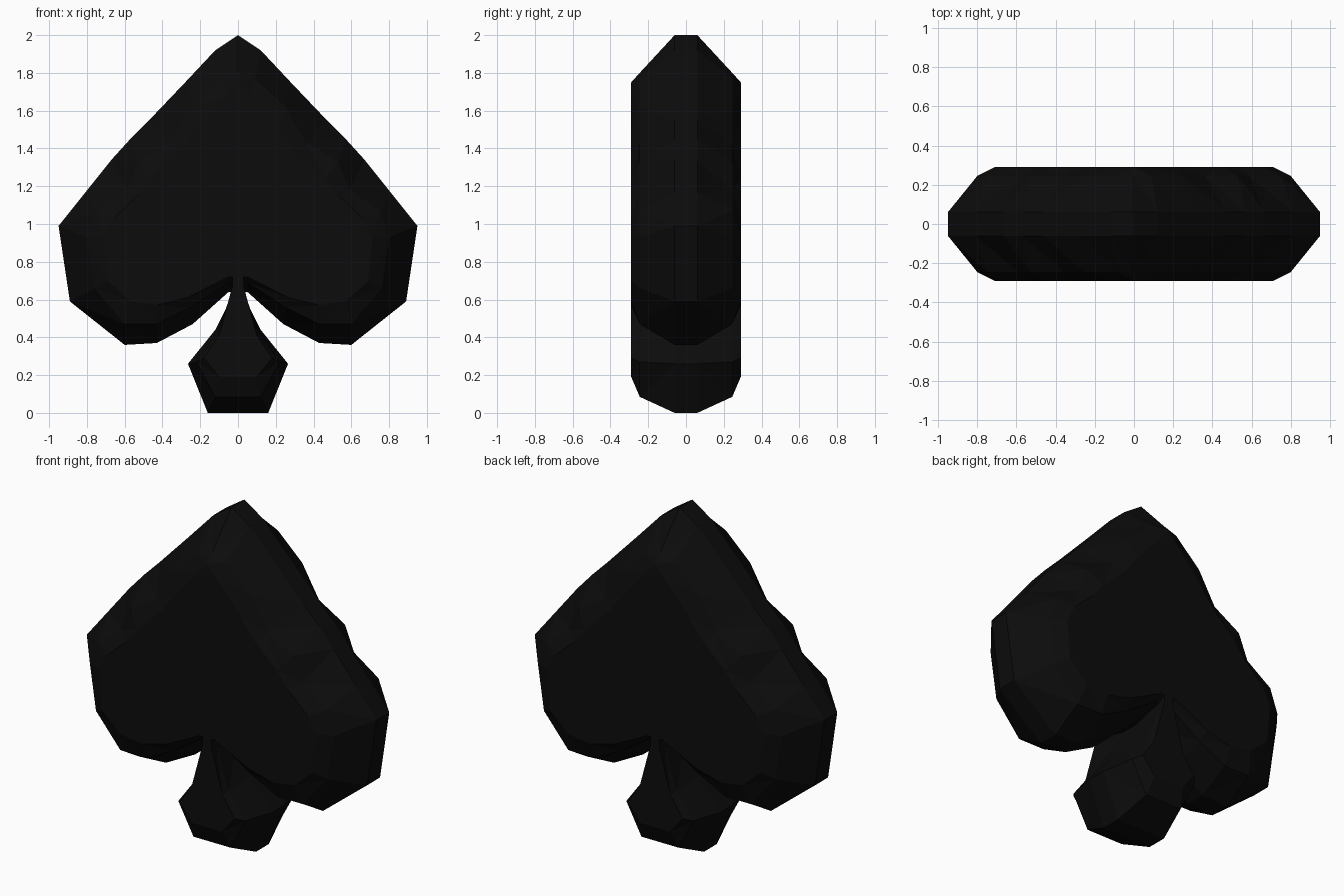
import bpy
import bmesh

cube = bpy.data.objects.get("Cube")
if cube:
    bpy.data.objects.remove(cube, do_unlink=True)

# Single near-black colour
COLOUR = (0.0035, 0.0035, 0.0035, 1.0)
black = bpy.data.materials.new("matte_black")
black.use_nodes = True
black.diffuse_color = COLOUR
shader = next(n for n in black.node_tree.nodes if n.type == "BSDF_PRINCIPLED")
shader.inputs["Base Color"].default_value = COLOUR
shader.inputs["Roughness"].default_value = 0.8

# Half depths of the outer edge, the bevel shoulder and the flat face
DEPTHS = (0.06, 0.245, 0.29)


def mirrored_loop(half):
    """Close a right-hand half profile by mirroring it across x = 0."""
    left = [(-x, z) for x, z in reversed(half) if x > 0]
    return list(half) + left


def faceted_slab(name, outer, shoulder, face):
    """Loft matching half profiles from the front face to the back face."""
    profiles = (outer, shoulder, face)
    layers = [(-d, p) for d, p in zip(DEPTHS, profiles)][::-1]
    layers += list(zip(DEPTHS, profiles))
    bm = bmesh.new()
    rings = []
    for depth, half in layers:
        loop = mirrored_loop(half)
        rings.append([bm.verts.new((x, depth, z)) for x, z in loop])

    # Bevel bands between neighbouring rings
    count = len(rings[0])
    for near, far in zip(rings, rings[1:]):
        for i in range(count):
            j = (i + 1) % count
            bm.faces.new((near[i], near[j], far[j], far[i]))

    # Flat front and back, then low-poly triangles
    bm.faces.new(rings[0])
    bm.faces.new(rings[-1])
    bmesh.ops.recalc_face_normals(bm, faces=bm.faces)
    bmesh.ops.triangulate(bm, faces=bm.faces)
    mesh = bpy.data.meshes.new(name)
    bm.to_mesh(mesh)
    bm.free()
    mesh.materials.append(black)
    obj = bpy.data.objects.new(name, mesh)
    bpy.context.collection.objects.link(obj)
    return obj


# Pointed leaf with two round lobes, listed from the tip down to the notch
faceted_slab(
    "spade_leaf",
    outer=[(0, 2), (.12, 1.92), (.27, 1.76), (.47, 1.55), (.57, 1.45),
           (.67, 1.34), (.81, 1.165), (.95, .99), (.89, .59), (.6, .36),
           (.43, .37), (.24, .47), (.05, .64)],
    shoulder=[(0, 1.8), (.09, 1.77), (.25, 1.62), (.36, 1.43), (.53, 1.33),
              (.59, 1.18), (.75, 1.07), (.8, .93), (.76, .66), (.6, .47),
              (.43, .47), (.25, .56), (.05, .69)],
    face=[(0, 1.75), (.06, 1.68), (.22, 1.5), (.31, 1.38), (.46, 1.24),
          (.53, 1.15), (.66, 1.03), (.71, .93), (.69, .7), (.57, .59),
          (.43, .57), (.27, .61), (.05, .72)],
)

# Flared stem, listed from the neck down to the foot
faceted_slab(
    "spade_stem",
    outer=[(.03, .66), (.03, .62), (.12, .44), (.265, .26), (.16, 0)],
    shoulder=[(.03, .7), (.03, .65), (.11, .42), (.22, .27), (.12, .085)],
    face=[(.03, .72), (.03, .67), (.1, .41), (.18, .29), (.1, .19)],
)
